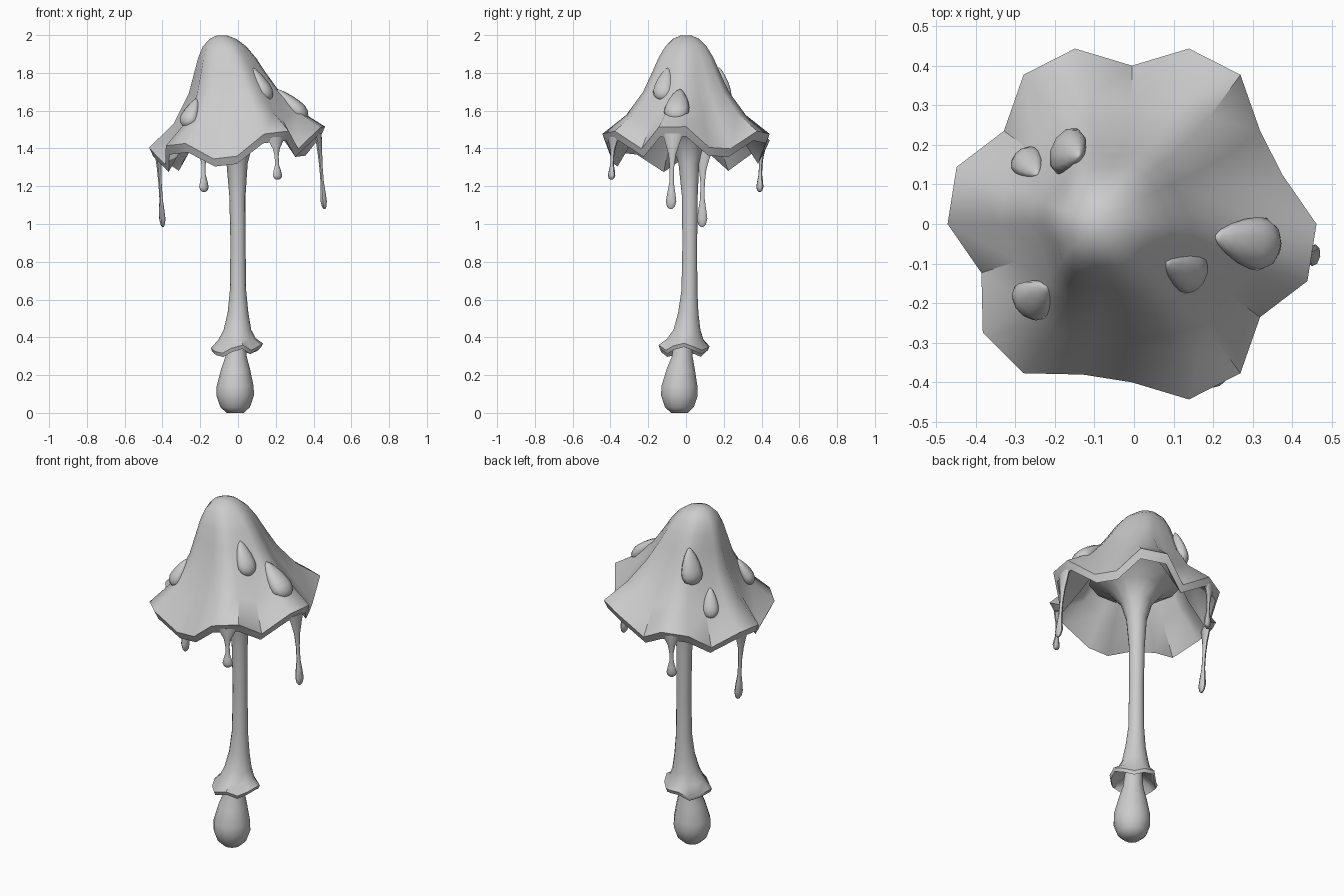
import bpy, bmesh, math
from mathutils import Vector
from mathutils.bvhtree import BVHTree

if "Cube" in bpy.data.objects:
    bpy.data.objects.remove(bpy.data.objects["Cube"])


def loft(name, rings, cap_start=True, cap_end=True, angle=50):
    """Skin a list of equal-length closed rings of points."""
    bm = bmesh.new()
    vr = [[bm.verts.new(p) for p in ring] for ring in rings]
    n = len(vr[0])
    for a, b in zip(vr, vr[1:]):
        for i in range(n):
            j = (i + 1) % n
            bm.faces.new((a[i], a[j], b[j], b[i]))
    if cap_start:
        bm.faces.new(vr[0][::-1])
    if cap_end:
        bm.faces.new(vr[-1])
    bmesh.ops.recalc_face_normals(bm, faces=bm.faces)
    me = bpy.data.meshes.new(name)
    bm.to_mesh(me)
    bm.free()
    ob = bpy.data.objects.new(name, me)
    bpy.context.collection.objects.link(ob)
    bpy.ops.object.select_all(action='DESELECT')
    ob.select_set(True)
    bpy.context.view_layer.objects.active = ob
    bpy.ops.object.shade_smooth_by_angle(angle=math.radians(angle))
    return ob


def ellipse(c, u, v, n):
    """Ring of n points around c spanned by vectors u and v."""
    return [Vector(c) + u * math.cos(2 * math.pi * i / n) + v * math.sin(2 * math.pi * i / n)
            for i in range(n)]


# Cap: ruffled bell leaning to -x; flared lobes (1) rise, folds (0) hang down
LOBES = [1, 0, 0, 1, 1, 0, 1, 1, 0, 1, 1, 0, 1, 1, 0, 0, 1, 1, 0, 1]
# z, radius, centre x, radius wave, z wave, tilt: inside from the top down, then outside going up
levels = [(1.75, .17, -.035, .006, 0, 0), (1.65, .21, -.02, .01, .012, .05),
          (1.50, .295, -.005, .014, .025, .1), (1.365, .412, -.005, .031, .046, .12),
          (1.41, .433, -.005, .033, .05, .12), (1.545, .318, -.006, .015, .022, .1),
          (1.69, .227, -.022, .012, .008, .03), (1.80, .18, -.042, .01, 0, 0),
          (1.88, .147, -.058, .006, 0, 0), (1.94, .112, -.071, .003, 0, 0),
          (1.98, .07, -.08, 0, 0, 0), (1.999, .025, -.085, 0, 0, 0)]
cap_rings = []
for z, r, cx, wr, wz, tilt in levels:
    ring = []
    for i, lobe in enumerate(LOBES):
        s = 1 if lobe else -1
        a = 2 * math.pi * i / len(LOBES)
        x, y = cx + (r + s * wr) * math.cos(a), (r + s * wr) * math.sin(a)
        ring.append((x, y, z + s * wz + tilt * x))
    cap_rings.append(ring)
cap = loft("cap", cap_rings)
bm = bmesh.new()
bm.from_mesh(cap.data)
tree = BVHTree.FromBMesh(bm)
bm.free()

# Stem: bulb, torn skirt and flare into the cap as one turned profile
# radius, z, centre x, centre y, ragged wave of the skirt edge
stem = [(.045, 0, -.015, -.035, 0), (.078, .03, -.015, -.035, 0), (.099, .09, -.015, -.035, 0),
        (.098, .14, -.015, -.035, 0), (.077, .23, -.013, -.028, 0), (.056, .30, -.01, -.02, 0),
        (.048, .38, -.01, -.015, 0), (.095, .35, -.008, -.01, .012), (.122, .32, -.006, -.01, .016),
        (.13, .34, -.006, -.01, .016), (.097, .385, -.005, -.005, .005), (.073, .44, -.003, .005, 0),
        (.055, .53, 0, .012, 0), (.043, .65, 0, .018, 0), (.04, .9, 0, .02, 0),
        (.043, 1.15, -.003, .02, 0), (.056, 1.32, -.005, .015, 0), (.085, 1.42, -.008, .01, 0),
        (.15, 1.50, -.01, .005, 0), (.25, 1.56, -.012, 0, 0)]
N = 14
stem_rings = []
for r, z, cx, cy, w in stem:
    ring = []
    for i in range(N):
        a = 2 * math.pi * i / N
        s = (1, -.2, -1, .3, 1, -1, .2)[i % 7]
        rr = r + .5 * w * s
        ring.append((cx + rr * math.cos(a), cy + rr * math.sin(a), z + w * (s + .8 * math.cos(a))))
    stem_rings.append(ring)
loft("stem", stem_rings)

# Drips hanging from the rim: top point, bottom point
drip_shape = [(0, .055, .016), (.12, .04, .016), (.28, .02, .012), (.45, .012, .009),
              (.65, .012, .009), (.78, .021, .014), (.9, .028, .017), (.97, .021, .012), (1, .008, .005)]
drips = [((-.425, .09, 1.41), (-.398, .085, .985)), ((.425, -.07, 1.48), (.457, -.08, 1.08)),
         ((-.185, .40, 1.43), (-.18, .39, 1.17)), ((.2, -.385, 1.46), (.21, -.395, 1.235))]
for k, (top, bot) in enumerate(drips):
    top, bot = Vector(top), Vector(bot)
    rad = Vector((top.x, top.y, 0)).normalized()
    tan = Vector((-rad.y, rad.x, 0))
    loft(f"drip_{k + 1}", [ellipse(top.lerp(bot, t), tan * w, rad * d, 8) for t, w, d in drip_shape])

# Teardrop warts lying down the slope of the cap: x, y, length, width
drop_shape = [(-.52, .06), (-.45, .28), (-.3, .56), (-.1, .82), (.1, .98), (.25, 1), (.38, .8),
              (.46, .48), (.49, .15)]
for k, (x, y, length, width) in enumerate([(.285, -.045, .22, .135), (.125, -.115, .19, .11),
                                           (-.25, -.185, .165, .11), (-.16, .18, .2, .125),
                                           (-.265, .15, .16, .085)]):
    p, n, _, _ = tree.ray_cast(Vector((x, y, 3)), Vector((0, 0, -1)))
    down = (Vector((0, 0, -1)) + n * n.z).normalized()
    side = n.cross(down)
    loft(f"wart_{k + 1}", [ellipse(p + down * t * length, side * w * width / 2,
                                   n * w * width * .33, 10) for t, w in drop_shape], angle=80)
